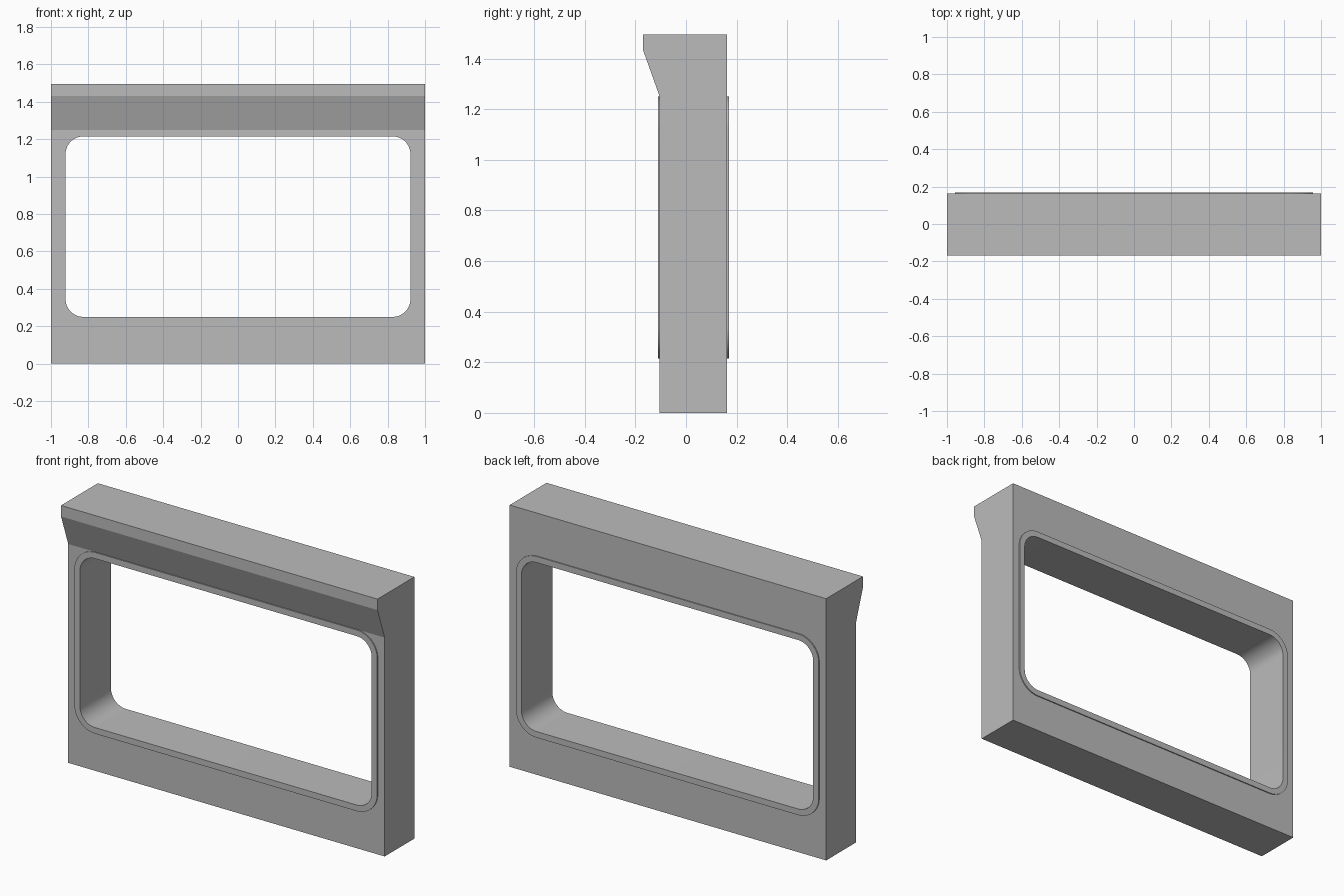
import bpy, bmesh
from math import cos, sin, pi, radians

cube = bpy.data.objects.get("Cube")
if cube:
    bpy.data.objects.remove(cube, do_unlink=True)

grey = bpy.data.materials.new("grey")
grey.use_nodes = True
grey.diffuse_color = (0.5, 0.5, 0.5, 1)
grey.node_tree.nodes["Principled BSDF"].inputs["Base Color"].default_value = (0.5, 0.5, 0.5, 1)

SEGMENTS = 12


def rounded_rect(half_width, low, high, radius):
    """Outline in x and z, counter-clockwise seen from the front."""
    points = []
    corners = [(1, high, -1), (-1, high, -1), (-1, low, 1), (1, low, 1)]
    for i, (side, z, inward) in enumerate(corners):
        for s in range(SEGMENTS + 1):
            a = (i + s / SEGMENTS) * pi / 2
            points.append((side * (half_width - radius) + radius * cos(a),
                           z + inward * radius + radius * sin(a)))
    return points


def finish(name, bm):
    bmesh.ops.recalc_face_normals(bm, faces=bm.faces)
    mesh = bpy.data.meshes.new(name)
    bm.to_mesh(mesh)
    bm.free()
    mesh.materials.append(grey)
    obj = bpy.data.objects.new(name, mesh)
    bpy.context.collection.objects.link(obj)
    return obj


def prism(name, points):
    """Extrude a list of 3D points by pairing a start and an end loop."""
    bm = bmesh.new()
    start, end = [[bm.verts.new(p) for p in loop] for loop in points]
    bm.faces.new(start)
    bm.faces.new(end)
    for i in range(len(start)):
        j = (i + 1) % len(start)
        bm.faces.new((start[i], start[j], end[j], end[i]))
    return finish(name, bm)


def ring(name, inner, outer, front, back):
    """Closed tube between two matching outlines."""
    bm = bmesh.new()
    loops = [[bm.verts.new((x, y, z)) for x, z in outline]
             for outline, y in ((inner, front), (outer, front), (outer, back), (inner, back))]
    for k in range(4):
        a, b = loops[k], loops[(k + 1) % 4]
        for i in range(len(a)):
            j = (i + 1) % len(a)
            bm.faces.new((a[i], a[j], b[j], b[i]))
    return finish(name, bm)


# Wall block with a flared lip along the top of the front
side_profile = [(-0.104, 0), (0.163, 0), (0.163, 1.495), (-0.169, 1.495),
                (-0.169, 1.432), (-0.104, 1.25)]
wall = prism("wall_block", [[(x, y, z) for y, z in side_profile] for x in (-1, 1)])

# Opening
inner = rounded_rect(0.922, 0.25, 1.215, 0.095)
outer = rounded_rect(0.957, 0.215, 1.25, 0.13)
middle = rounded_rect(0.94, 0.232, 1.233, 0.113)
cutter = prism("opening_cutter", [[(x, y, z) for x, z in middle] for y in (-0.5, 0.5)])
cutter.hide_render = True
cutter.hide_viewport = True
cut = wall.modifiers.new("opening", "BOOLEAN")
cut.operation = "DIFFERENCE"
cut.solver = "EXACT"
cut.object = cutter

# Liner standing slightly proud of both faces
liner = ring("window_liner", inner, outer, -0.11, 0.169)

bpy.ops.object.select_all(action="DESELECT")
liner.select_set(True)
bpy.context.view_layer.objects.active = liner
bpy.ops.object.shade_smooth_by_angle(angle=radians(30))
